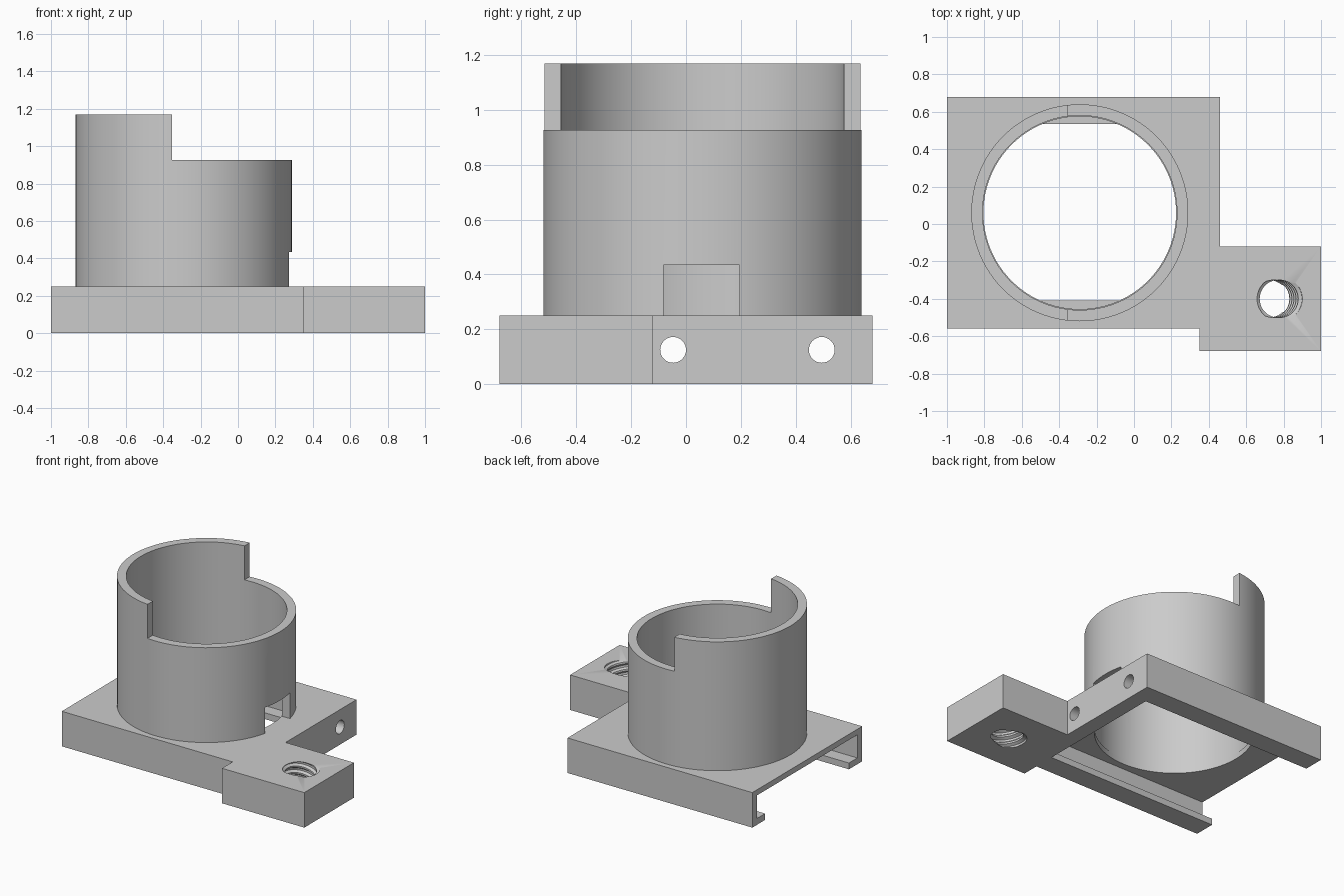
import bpy, bmesh, math
from mathutils import Matrix

if "Cube" in bpy.data.objects:
    bpy.data.objects.remove(bpy.data.objects["Cube"], do_unlink=True)

grey = bpy.data.materials.new("light_grey")
grey.use_nodes = True
grey.diffuse_color = (0.6, 0.6, 0.6, 1)
grey.node_tree.nodes["Principled BSDF"].inputs["Base Color"].default_value = (0.6, 0.6, 0.6, 1)


def add_object(name, bm):
    bmesh.ops.recalc_face_normals(bm, faces=bm.faces)
    mesh = bpy.data.meshes.new(name)
    bm.to_mesh(mesh)
    bm.free()
    mesh.materials.append(grey)
    obj = bpy.data.objects.new(name, mesh)
    bpy.context.collection.objects.link(obj)
    return obj


def prism(name, outline, z0, z1):
    bm = bmesh.new()
    face = bm.faces.new([bm.verts.new((x, y, z0)) for x, y in outline])
    side = bmesh.ops.extrude_face_region(bm, geom=[face])
    top = [v for v in side["geom"] if isinstance(v, bmesh.types.BMVert)]
    bmesh.ops.translate(bm, verts=top, vec=(0, 0, z1 - z0))
    return add_object(name, bm)


def box(name, x, y, z):
    return prism(name, [(x[0], y[0]), (x[1], y[0]), (x[1], y[1]), (x[0], y[1])], *z)


def lathe(name, profile, matrix, segments=96):
    """Closed solid of revolution from (radius, height) points."""
    bm = bmesh.new()
    rings = []
    for r, z in profile:
        rings.append([bm.verts.new((r * math.cos(a), r * math.sin(a), z))
                      for a in (math.tau * i / segments for i in range(segments))])
    for low, high in zip(rings, rings[1:]):
        for i in range(segments):
            j = (i + 1) % segments
            bm.faces.new((low[i], low[j], high[j], high[i]))
    bm.faces.new(rings[0][::-1])
    bm.faces.new(rings[-1])
    bmesh.ops.transform(bm, matrix=matrix, verts=bm.verts)
    return add_object(name, bm)


def cut(obj, cutters):
    bpy.context.view_layer.objects.active = obj
    for cutter in cutters:
        cutter.hide_render = True
        mod = obj.modifiers.new("cut", "BOOLEAN")
        mod.operation, mod.solver, mod.object = "DIFFERENCE", "EXACT", cutter
        bpy.ops.object.modifier_apply(modifier=mod.name)
        bpy.data.objects.remove(cutter, do_unlink=True)
    bpy.ops.object.select_all(action="DESELECT")
    obj.select_set(True)
    bpy.ops.object.shade_smooth_by_angle(angle=math.radians(30))


# Main dimensions
PLATE = 0.25
WALL_X = 0.35
centre = Matrix.Translation((-0.29, 0.06, 0))

# Base plate with offset mounting tab
base = prism("base_plate", [(-1, -0.56), (WALL_X, -0.56), (WALL_X, -0.68), (1, -0.68),
                            (1, -0.12), (0.46, -0.12), (0.46, 0.68), (-1, 0.68)], 0, PLATE)

# Slide channel with bottom lips, open at one end
channel = box("channel_cutter", (-1.1, WALL_X), (-0.505, 0.625), (0.045, 0.21))
slot = box("slot_cutter", (-1.1, WALL_X), (-0.41, 0.535), (-0.1, 0.1))
bore = lathe("bore_cutter", [(0.515, 0.1), (0.515, 0.4)], centre)

# Two screw holes through the end wall
screw_holes = [lathe("screw_hole_cutter", [(0.047, 0.2), (0.047, 0.6)],
                     Matrix.Translation((0, y, 0.125)) @ Matrix.Rotation(math.pi / 2, 4, "Y"), 32)
               for y in (-0.047, 0.495)]

# Slanted threaded hole in the tab
thread = []
for i in range(9):
    z = -0.225 + i * 0.05
    thread += [(0.1, z), (0.1, z + 0.012), (0.118, z + 0.022), (0.118, z + 0.036)]
tilt = Matrix.Translation((0.75, -0.4, PLATE / 2)) @ Matrix.Rotation(math.radians(13), 4, "Y")
threaded_hole = lathe("thread_cutter", thread, tilt, 48)

cut(base, [channel, slot, bore, *screw_holes, threaded_hole])

# Round holder, half lowered, with a small notch at the foot
holder = lathe("round_holder", [(0.58, PLATE), (0.58, 1.17)], centre)
cut(holder, [
    lathe("holder_bore_cutter", [(0.52, 0.1), (0.52, 1.4)], centre),
    box("step_cutter", (-0.353, 0.5), (-0.8, 0.9), (0.927, 1.4)),
    box("notch_cutter", (0, 0.5), (-0.082, 0.195), (0.1, 0.435)),
])
